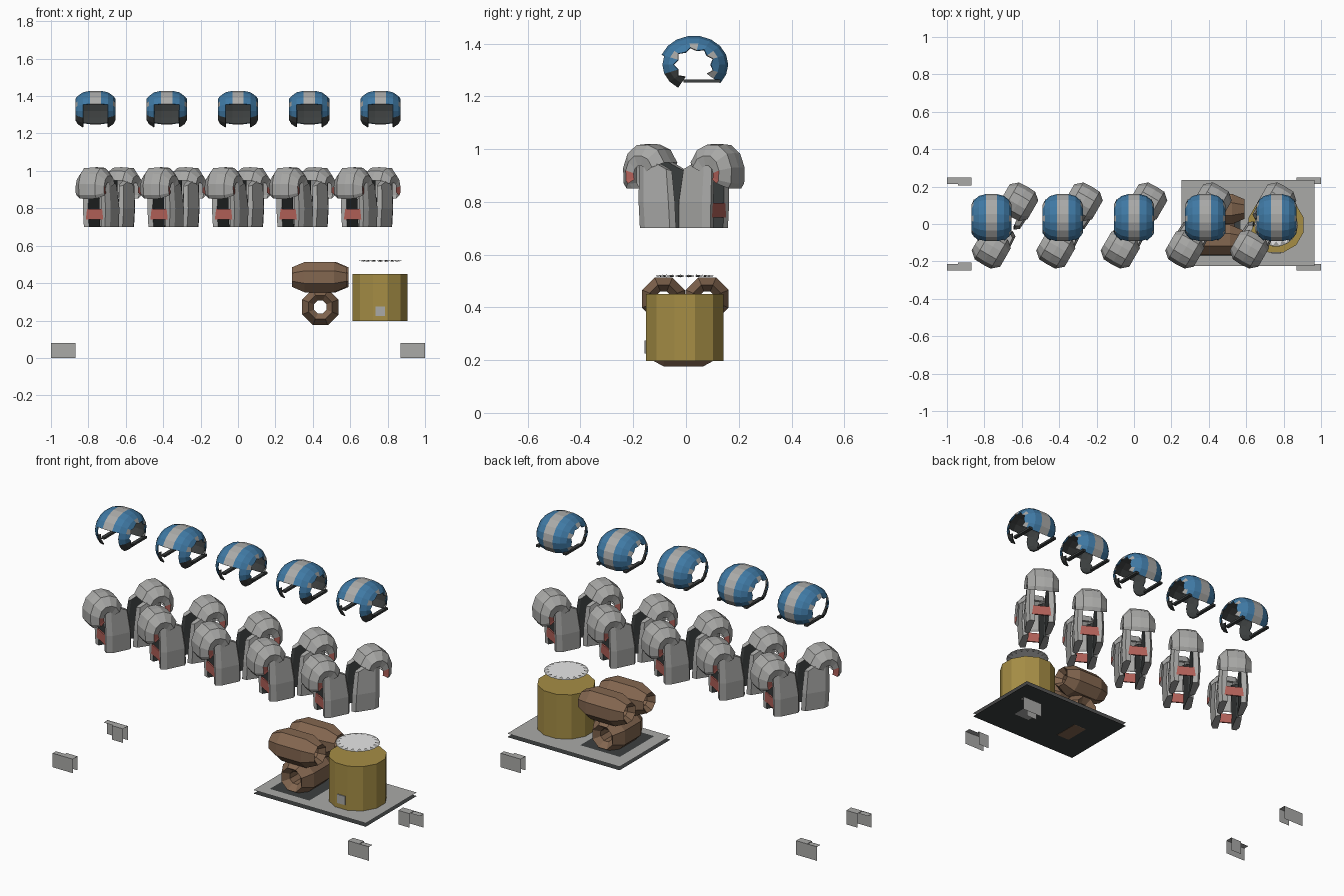
import bpy, bmesh, math
from mathutils import Vector, Matrix

cube = bpy.data.objects.get("Cube")
if cube:
    bpy.data.objects.remove(cube, do_unlink=True)


def material(name, *rgb):
    m = bpy.data.materials.new(name)
    m.use_nodes = True
    m.diffuse_color = (*rgb, 1)
    bsdf = m.node_tree.nodes["Principled BSDF"]
    bsdf.inputs["Base Color"].default_value = (*rgb, 1)
    bsdf.inputs["Roughness"].default_value = 0.8
    return m


BLUE = material("helmet blue", .05, .19, .37)
GREY = material("light grey", .40, .40, .39)
DARK = material("dark lining", .045, .05, .05)
RED = material("strap red", .45, .12, .10)
GOLD = material("barrel gold", .38, .27, .06)
BROWN = material("bedroll brown", .23, .135, .08)
WHITE = material("lid white", .93, .93, .93)


def mesh_from(name, bm, mats):
    bmesh.ops.recalc_face_normals(bm, faces=bm.faces[:])
    me = bpy.data.meshes.new(name)
    bm.to_mesh(me)
    bm.free()
    for m in mats:
        me.materials.append(m)
    return me


def place(name, me, loc=(0, 0, 0), turn=0):
    ob = bpy.data.objects.new(name, me)
    ob.location = loc
    ob.rotation_euler.z = turn
    bpy.context.collection.objects.link(ob)
    return ob


def loft(bm, rows, rule=lambda i, j: 0, closed=False, cap=False):
    """Skin rows of points; rule gives the material index, or None for a hole."""
    vs = [[bm.verts.new(p) for p in row] for row in rows]
    n = len(rows[0])
    for i in range(len(rows) - 1):
        for j in range(n if closed else n - 1):
            k, idx = (j + 1) % n, rule(i, j)
            if idx is not None:
                f = bm.faces.new((vs[i][j], vs[i][k], vs[i + 1][k], vs[i + 1][j]))
                f.material_index = idx
    if cap:
        for row in (vs[0], vs[-1]):
            bm.faces.new(row)


def box(bm, lo, hi, idx=0):
    lo, hi = Vector(lo), Vector(hi)
    mat = Matrix.Translation((lo + hi) / 2) @ Matrix.Diagonal((*(hi - lo), 1))
    made = bmesh.ops.create_cube(bm, size=1, matrix=mat)
    for f in {f for v in made["verts"] for f in v.link_faces}:
        f.material_index = idx


def sheet(bm, a, b, c, d, idx=0):
    f = bm.faces.new([bm.verts.new(p) for p in (a, b, c, d)])
    f.material_index = idx


def flat(bm, x0, x1, y0, y1, z):
    sheet(bm, (x0, y0, z), (x1, y0, z), (x1, y1, z), (x0, y1, z))


# Helmet: bands wrapped round the ear axis, with face and ear openings
half = [(.03, 1), (.068, .92), (.095, .74), (.108, .5)]
cols = [(-x, f) for x, f in reversed(half)] + half
angles = [-40 + 20 * i for i in range(15)]
rows = []
for i, a in enumerate(angles):
    t = math.radians(a)
    row = []
    for x, f in cols:
        g = f + (.1 if f == .5 and i % 2 else 0)
        row.append((x, .13 * g * math.cos(t), .11 * g * math.sin(t)))
    rows.append(row)


def helmet_rule(i, j):
    if 2 <= j <= 4 and angles[i] >= 155:
        return None
    if angles[i] >= 195:
        return 2
    return 1 if j == 3 or (j in (0, 6) and i % 3 == 0) else 0


bm = bmesh.new()
loft(bm, rows, helmet_rule)
bmesh.ops.delete(bm, geom=[v for v in bm.verts if not v.link_faces], context='VERTS')
# Thin bar closing the bottom of each ear opening
for s in (-1, 1):
    box(bm, (s * .085 - .01, -.04, -.068), (s * .085 + .01, .1, -.056), 2)
helmet = mesh_from("helmet", bm, (BLUE, GREY, DARK))
for n in range(5):
    ob = place(f"helmet_{n + 1}", helmet, (.381 * (n - 2), .03, 1.32))
    mod = ob.modifiers.new("lining", 'SOLIDIFY')
    mod.thickness, mod.offset, mod.material_offset = .006, -1, 2

# Vest panels: four padded panels, light outside and dark inside
outline = [(.005, .055), (.02, .078), (.125, .085), (.155, .07), (.15, .04), (.02, .045)]
panels, pads, straps = bmesh.new(), bmesh.new(), bmesh.new()
arc = [(.055, .95), (.085, 1.0), (.13, 1.02), (.18, 1.018), (.22, .985),
       (.24, .93), (.238, .87), (.225, .85)]
across = [(-.08, .3), (-.088, .62), (-.05, .97), (0, 1), (.05, .97), (.088, .62), (.08, .3)]
pivot = Vector((.145, .90))
for sx in (-1, 1):
    for sy in (-1, 1):
        rows = [[(sx * x, sy * y * .93, .70) for x, y in outline],
                [(sx * (x + .003), sy * y, .80) for x, y in outline],
                [(sx * (x * .9 + .02), sy * y * .88, .915 + .45 * x) for x, y in outline]]
        loft(panels, rows, lambda i, j: 1 if j > 3 else 0, closed=True, cap=True)
    # Shoulder pad: an arch whose sides fan in toward a pivot
    rows = []
    for p in arc:
        row = []
        for y, r in across:
            q = pivot.lerp(Vector(p), r)
            row.append((sx * q.x, y, q.y))
        rows.append(row)
    loft(pads, rows, lambda i, j: 1 if j in (0, 5) and i > 4 else 0)
    # Red side strap joining front and back panels
    box(straps, (sx * .15 - .004, -.055, .74), (sx * .15 + .004, .055, .795))
vest_parts = [("vest_panels", mesh_from("vest_panels", panels, (GREY, DARK))),
              ("shoulder_pads", mesh_from("shoulder_pads", pads, (GREY, RED))),
              ("side_straps", mesh_from("side_straps", straps, (RED,)))]
for n in range(5):
    for name, me in vest_parts:
        place(f"{name}_{n + 1}", me, (.345 * (n - 2), -.008, 0), math.radians(60))

# Barrel with a small front label
bm = bmesh.new()
bmesh.ops.create_cone(bm, cap_ends=True, segments=12, radius1=.152, radius2=.152, depth=.253,
                      matrix=Matrix.Translation((.76, -.005, .3235))
                      @ Matrix.Rotation(math.radians(15), 4, 'Z'))
place("barrel", mesh_from("barrel", bm, (GOLD,)))
bm = bmesh.new()
box(bm, (.735, -.157, .225), (.785, -.15, .275))
place("barrel_label", mesh_from("barrel_label", bm, (GREY,)))

# Floating lid with a toothed rim
bm = bmesh.new()
bmesh.ops.create_circle(bm, cap_ends=True, segments=18, radius=.113)
place("lid", mesh_from("lid", bm, (WHITE,)), (.76, -.005, .519))
bm = bmesh.new()
for s in (-1, 1):
    for k in range(18):
        pts = []
        for da, r, z in ((0, .116, 0), (1, .116, 0), (.5, .088, .005)):
            t = (k + da) * math.tau / 18
            pts.append(bm.verts.new((r * math.cos(t), r * math.sin(t), s * z)))
        bm.faces.new(pts)
place("lid_teeth", mesh_from("lid_teeth", bm, (GREY,)), (.76, -.005, .519))


# Bedrolls: hollow, faceted rolls
def roll(name, loc, length, radius, turn):
    profile = [(-.38, .35), (-.5, .65), (-.27, 1), (.27, 1), (.5, .65), (.38, .35)]
    rows = []
    for k in range(9):
        t = k * math.tau / 8 + math.pi / 8
        rows.append([(x * length, r * radius * math.cos(t), r * radius * math.sin(t))
                     for x, r in profile])
    bm = bmesh.new()
    loft(bm, rows, closed=True)
    bmesh.ops.remove_doubles(bm, verts=bm.verts[:], dist=.0005)
    place(name, mesh_from(name, bm, (BROWN,)), loc, turn)


roll("front_bedroll", (.435, -.085, .432), .29, .088, 0)
roll("back_bedroll", (.445, .08, .432), .29, .088, 0)
roll("lower_bedroll", (.44, -.01, .272), .27, .105, math.pi / 2)

# Platform: two thin sheets, a dark mat and an underside plate
for name, z, mat, (x0, x1, y0, y1) in (
        ("platform_top", .196, GREY, (.255, .965, -.225, .235)),
        ("platform_bottom", .176, DARK, (.255, .965, -.225, .235)),
        ("bedroll_mat", .199, DARK, (.32, .57, -.17, .14)),
        ("underside_plate", .173, GREY, (.71, .81, -.055, .05))):
    bm = bmesh.new()
    flat(bm, x0, x1, y0, y1, z)
    place(name, mesh_from(name, bm, (mat,)))

# Corner brackets: thin folded plates
bm = bmesh.new()
for sx in (-1, 1):
    for sy in (-1, 1):
        for y, x0, x1 in ((.248, .87, 1), (.205, .87, .94)):
            a, b, y = sx * x0, sx * x1, sy * y
            sheet(bm, (a, y, 0), (b, y, 0), (b, y, .08), (a, y, .08))
        flat(bm, sx * .87, sx * .94, sy * .205, sy * .248, .08)
        flat(bm, sx * .94, sx * 1, sy * .215, sy * .248, .078)
place("corner_brackets", mesh_from("corner_brackets", bm, (GREY,)))
